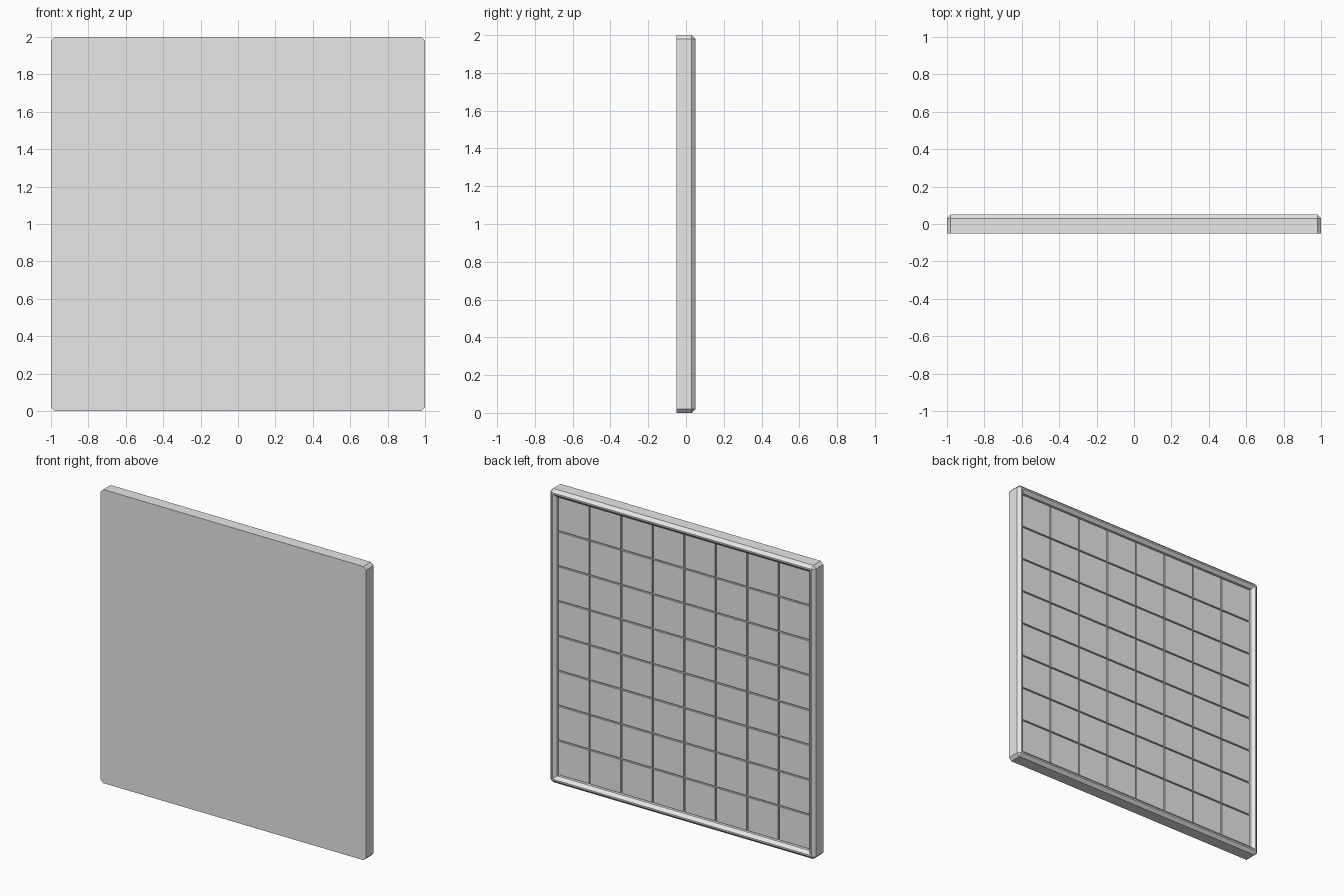
import bpy
import bmesh
from mathutils import Matrix, Vector

cube = bpy.data.objects.get("Cube")
if cube:
    bpy.data.objects.remove(cube, do_unlink=True)

grey = bpy.data.materials.new("light grey")
grey.use_nodes = True
grey.diffuse_color = (0.8, 0.8, 0.8, 1)
grey.node_tree.nodes["Principled BSDF"].inputs["Base Color"].default_value = (0.8, 0.8, 0.8, 1)


def finish(bm, name):
    bmesh.ops.recalc_face_normals(bm, faces=bm.faces)
    mesh = bpy.data.meshes.new(name)
    bm.to_mesh(mesh)
    bm.free()
    mesh.materials.append(grey)
    obj = bpy.data.objects.new(name, mesh)
    bpy.context.collection.objects.link(obj)
    return obj


def outline(bm, half, cut, y):
    """Square ring standing upright, with its corners cut off."""
    ring = []
    for sx, sz in ((1, 1), (-1, 1), (-1, -1), (1, -1)):
        ends = [(sx * half, sz * (half - cut)), (sx * (half - cut), sz * half)]
        if sx * sz < 0:
            ends.reverse()
        ring += [bm.verts.new((x, y, 1 + z)) for x, z in ends]
    return ring


# Board: solid front, chamfered rim and a recessed back
TOP, BACK, FLOOR = 0.05, 0.03, 0.008
bm = bmesh.new()
profile = [(1, 0.02, -TOP), (1, 0.02, BACK), (0.98, 0, TOP),
           (0.97, 0, TOP), (0.95, 0, BACK), (0.95, 0, FLOOR)]
rings = [outline(bm, *p) for p in profile]
for a, b in zip(rings, rings[1:]):
    for i in range(len(a)):
        j = (i + 1) % len(a)
        bm.faces.new((a[i], a[j], b[j], b[i]))
bm.faces.new(rings[0])
bm.faces.new(rings[-1])
bmesh.ops.remove_doubles(bm, verts=bm.verts, dist=0.0001)
finish(bm, "framed_board")

# Square tiles with narrow grooves between them
COUNT, PITCH, GAP, TILE_TOP = 8, 0.2375, 0.01, 0.02
depth = TILE_TOP - FLOOR + 0.004
size = Vector((PITCH - GAP, depth, PITCH - GAP))
bm = bmesh.new()
for row in range(COUNT):
    for col in range(COUNT):
        x, z = ((k - (COUNT - 1) / 2) * PITCH for k in (col, row))
        place = Matrix.Translation((x, TILE_TOP - depth / 2, 1 + z))
        bmesh.ops.create_cube(bm, size=1, matrix=place @ Matrix.Diagonal(size.to_4d()))
finish(bm, "square_tiles")
